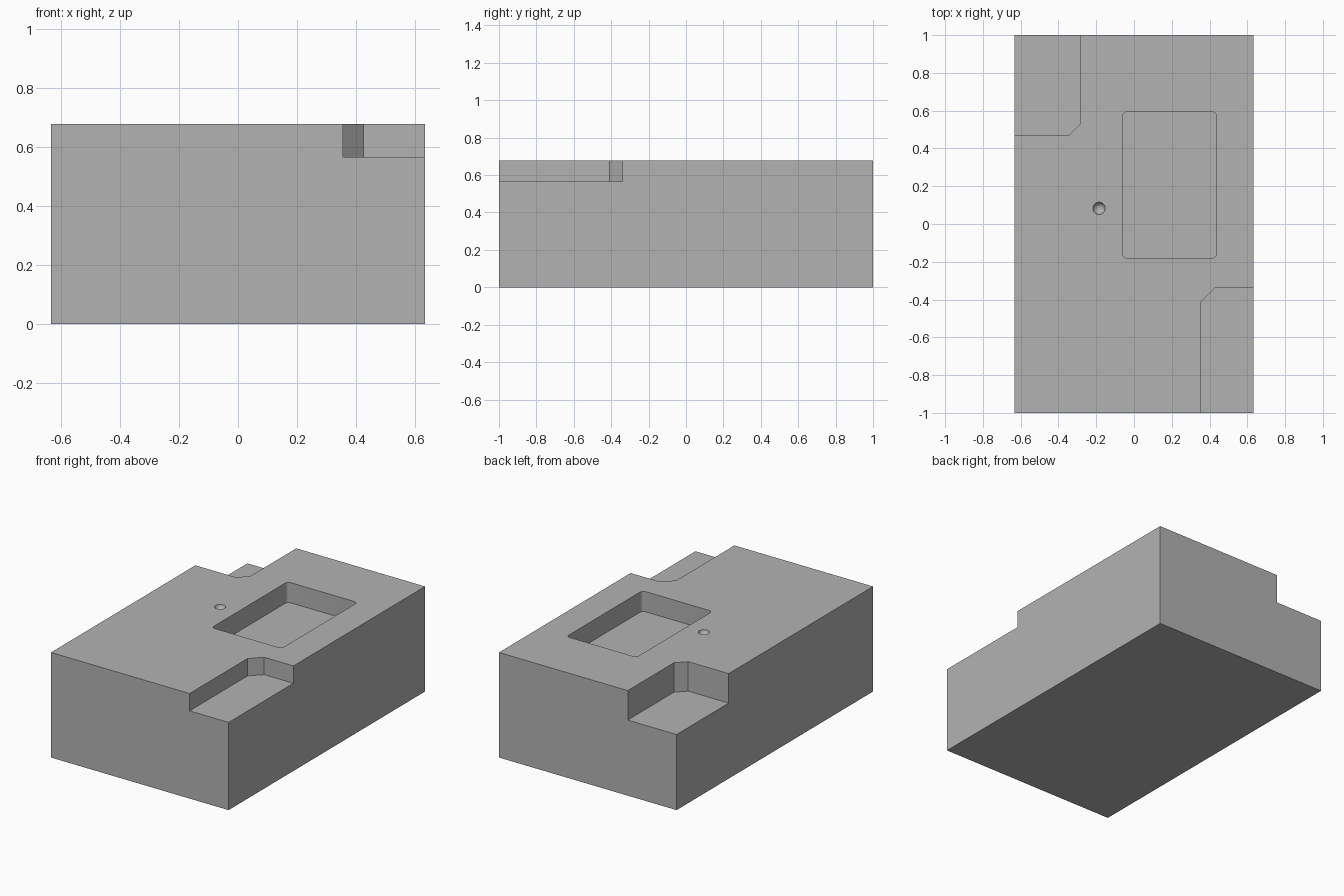
import bpy
import bmesh
import math

cube = bpy.data.objects.get("Cube")
if cube:
    bpy.data.objects.remove(cube, do_unlink=True)

HALF_X, HALF_Y, TOP = 0.633, 1.0, 0.677
OUT = 0.1  # how far cutters reach past the block

grey = bpy.data.materials.new("plain grey")
grey.use_nodes = True
colour = (0.45, 0.45, 0.45, 1)
grey.diffuse_color = colour
grey.node_tree.nodes["Principled BSDF"].inputs["Base Color"].default_value = colour


def add_object(name, bm):
    bmesh.ops.recalc_face_normals(bm, faces=bm.faces)
    mesh = bpy.data.meshes.new(name)
    bm.to_mesh(mesh)
    bm.free()
    mesh.materials.append(grey)
    obj = bpy.data.objects.new(name, mesh)
    bpy.context.collection.objects.link(obj)
    return obj


def prism(name, outline, z0, z1):
    """Extrude a flat outline from z0 up to z1."""
    bm = bmesh.new()
    face = bm.faces.new([bm.verts.new((x, y, z0)) for x, y in outline])
    new = bmesh.ops.extrude_face_region(bm, geom=[face])["geom"]
    verts = [v for v in new if isinstance(v, bmesh.types.BMVert)]
    bmesh.ops.translate(bm, verts=verts, vec=(0, 0, z1 - z0))
    return add_object(name, bm)


def corner_notch(name, sx, sy, x, y, chamfer, floor):
    """Cutter for a corner step whose inner corner is chamfered."""
    far_x, far_y = sx * (HALF_X + OUT), sy * (HALF_Y + OUT)
    outline = [(far_x, far_y), (x, far_y), (x, y + sy * chamfer),
               (x + sx * chamfer, y), (far_x, y)]
    return prism(name, outline, floor, TOP + OUT)


def rounded_rectangle(x0, x1, y0, y1, r, steps=6):
    centres = [(x1 - r, y1 - r), (x0 + r, y1 - r), (x0 + r, y0 + r), (x1 - r, y0 + r)]
    points = []
    for quarter, (cx, cy) in enumerate(centres):
        for i in range(steps + 1):
            a = math.pi / 2 * (quarter + i / steps)
            points.append((cx + r * math.cos(a), cy + r * math.sin(a)))
    return points


# Main block
block = prism("block", [(-HALF_X, -HALF_Y), (HALF_X, -HALF_Y),
                        (HALF_X, HALF_Y), (-HALF_X, HALF_Y)], 0, TOP)

# Corner steps and the rectangular pocket
cutters = [
    corner_notch("front_notch_cutter", 1, -1, 0.355, -0.34, 0.07, 0.565),
    corner_notch("back_notch_cutter", -1, 1, -0.285, 0.47, 0.06, 0.487),
    prism("pocket_cutter", rounded_rectangle(-0.062, 0.437, -0.18, 0.593, 0.025),
          TOP - 0.13, TOP + OUT),
]

# Round dimple
bm = bmesh.new()
bmesh.ops.create_uvsphere(bm, u_segments=32, v_segments=16, radius=0.033)
bmesh.ops.translate(bm, verts=bm.verts, vec=(-0.185, 0.083, TOP + 0.004))
cutters.append(add_object("dimple_cutter", bm))

# Cut the block, then drop the cutters
bpy.ops.object.select_all(action="DESELECT")
block.select_set(True)
bpy.context.view_layer.objects.active = block
for cutter in cutters:
    cutter.hide_render = True
    mod = block.modifiers.new(cutter.name, "BOOLEAN")
    mod.operation = "DIFFERENCE"
    mod.solver = "EXACT"
    mod.object = cutter
    bpy.ops.object.modifier_apply(modifier=mod.name)
    bpy.data.objects.remove(cutter, do_unlink=True)

bpy.ops.object.shade_smooth_by_angle(angle=math.radians(30))
